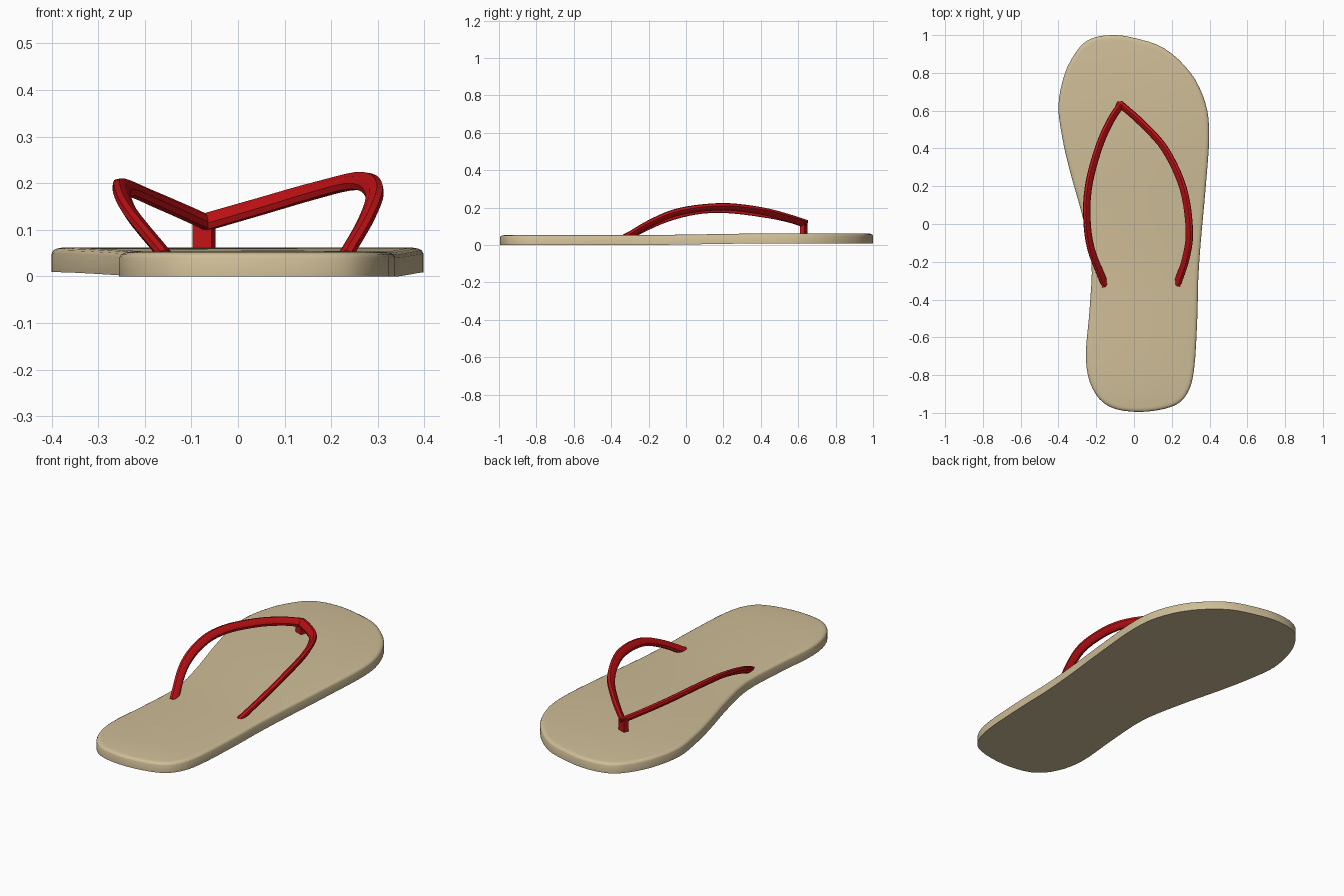
import bpy, bmesh, math
from mathutils import Vector

if "Cube" in bpy.data.objects:
    bpy.data.objects.remove(bpy.data.objects["Cube"])


def material(name, rgb):
    m = bpy.data.materials.new(name)
    m.diffuse_color = (*rgb, 1)
    m.use_nodes = True
    m.node_tree.nodes["Principled BSDF"].inputs["Base Color"].default_value = m.diffuse_color
    return m


def spline(pts, steps, closed=False):
    """Catmull-Rom interpolation through the points."""
    pts = [Vector(p) for p in pts]
    n = len(pts)
    if closed:
        get = lambda i: pts[i % n]
    else:
        ends = [2 * pts[0] - pts[1]] + pts + [2 * pts[-1] - pts[-2]]
        get = lambda i: ends[i + 1]
    out = []
    for i in range(n if closed else n - 1):
        a, b, c, d = (get(i + k) for k in (-1, 0, 1, 2))
        for s in range(steps):
            t = s / steps
            out.append(0.5 * (2 * b + (c - a) * t + (2 * a - 5 * b + 4 * c - d) * t * t
                              + (3 * b - a - 3 * c + d) * t ** 3))
    return out if closed else out + [pts[-1]]


def bridge(bm, r1, r2):
    n = len(r1)
    for i in range(n):
        j = (i + 1) % n
        bm.faces.new((r1[i], r1[j], r2[j], r2[i]))


def finish(bm, name, mat):
    bmesh.ops.recalc_face_normals(bm, faces=bm.faces)
    me = bpy.data.meshes.new(name)
    bm.to_mesh(me)
    bm.free()
    ob = bpy.data.objects.new(name, me)
    bpy.context.collection.objects.link(ob)
    me.materials.append(mat)
    bpy.context.view_layer.objects.active = ob
    ob.select_set(True)
    bpy.ops.object.shade_smooth_by_angle(angle=math.radians(40))
    ob.select_set(False)
    return ob


tan = material("tan_foam", (0.62, 0.51, 0.31))
red = material("red_rubber", (0.55, 0.006, 0.008))

# Sole: outline from toe down the right edge to the heel and back up the left
right = [(0, .985), (.16, .93), (.3, .80), (.378, .64), (.398, .47), (.38, .2),
         (.353, -.1), (.34, -.3), (.335, -.5), (.318, -.77), (.28, -.9), (.2, -.967)]
left = [(-.23, .98), (-.3, .92), (-.365, .8), (-.4, .63), (-.38, .46), (-.342, .29),
        (-.27, .03), (-.225, -.2), (-.235, -.45), (-.255, -.71), (-.22, -.87), (-.13, -.967)]
outline = spline([(-.12, 1.0)] + right + [(.03, -.995)] + left[::-1], 4, closed=True)
N = len(outline)


def lift(y):
    t = min(1, max(0, (y + .3) / .8))
    return .009 * t * t * (3 - 2 * t)


bm = bmesh.new()
rings = []
for inset, z in ((0, 0), (0, .04), (.004, .047), (.012, .051), (.024, .053)):
    ring = []
    for i, p in enumerate(outline):
        t = (outline[(i + 1) % N] - outline[i - 1]).normalized()
        q = p + Vector((t.y, -t.x)) * inset
        ring.append(bm.verts.new((q.x, q.y, z + lift(q.y))))
    rings.append(ring)
for a, b in zip(rings, rings[1:]):
    bridge(bm, a, b)
# top and bottom caps: strips across the foot
for ring in (rings[0], rings[-1]):
    for i in range(N // 2):
        quad = [ring[i], ring[i + 1], ring[N - i - 1], ring[-i]]
        bm.faces.new(list(dict.fromkeys(quad)))
finish(bm, "sole", tan)


# Straps: flattened tube swept from the toe post to the side of the sole
def strap(name, pts, side):
    path = spline(pts, 5)
    bm = bmesh.new()
    rings = []
    for i, p in enumerate(path):
        t = (path[min(i + 1, len(path) - 1)] - path[max(i - 1, 0)]).normalized()
        wide = Vector((side, 0, 1))
        wide = (wide - t * wide.dot(t)).normalized()
        thin = t.cross(wide)
        rings.append([bm.verts.new(p + wide * .024 * math.cos(a) + thin * .015 * math.sin(a))
                      for a in (k * math.pi / 4 for k in range(8))])
    for a, b in zip(rings, rings[1:]):
        bridge(bm, a, b)
    bm.faces.new(rings[0])
    bm.faces.new(rings[-1])
    finish(bm, name, red)


strap("right_strap", [(-.075, .637, .115), (.04, .535, .148), (.165, .395, .184), (.26, .19, .205),
                      (.293, -.03, .18), (.275, -.18, .122), (.228, -.32, .04)], 1)
strap("left_strap", [(-.065, .637, .115), (-.125, .545, .142), (-.185, .41, .168), (-.237, .22, .19),
                     (-.25, .05, .182), (-.228, -.13, .133), (-.152, -.325, .04)], -1)

# Toe post joining the two straps
bm = bmesh.new()
bmesh.ops.create_cube(bm, size=1)
for v in bm.verts:
    x, y, z = v.co.x * .044, v.co.y * .026, v.co.z * .09
    a = math.radians(-20)
    v.co = (x * math.cos(a) - y * math.sin(a) - .073,
            x * math.sin(a) + y * math.cos(a) + .63, z + .085)
finish(bm, "toe_post", red)
